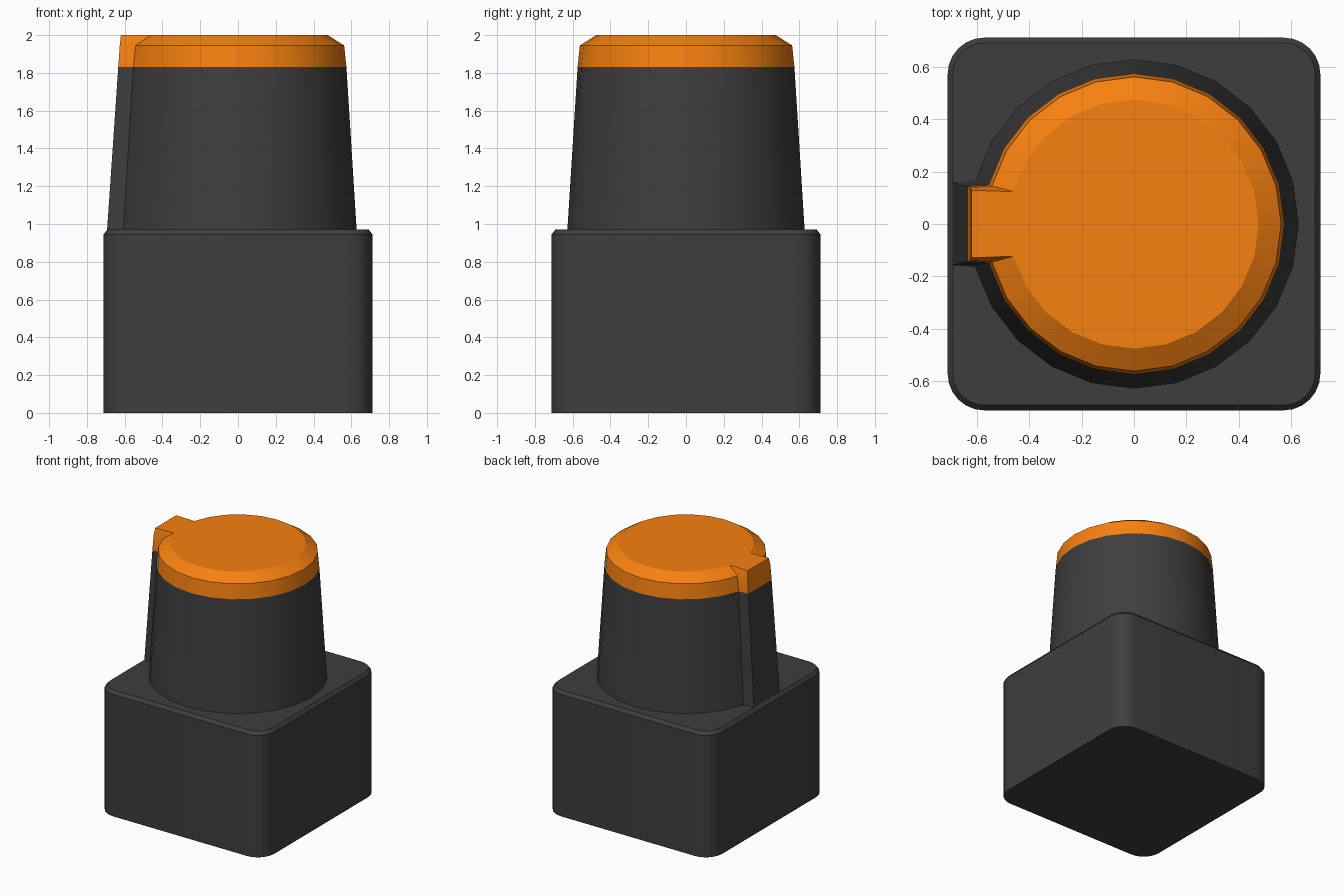
import bpy, bmesh
from math import sin, cos, radians

if "Cube" in bpy.data.objects:
    bpy.data.objects.remove(bpy.data.objects["Cube"])


def material(name, color):
    m = bpy.data.materials.new(name)
    m.diffuse_color = color
    m.use_nodes = True
    m.node_tree.nodes["Principled BSDF"].inputs["Base Color"].default_value = m.diffuse_color
    return m


def loft(name, loops, mat, bottom=True, top=True):
    """Skin a stack of matching closed loops and optionally cap the ends."""
    bm = bmesh.new()
    rings = [[bm.verts.new(p) for p in loop] for loop in loops]
    for a, b in zip(rings, rings[1:]):
        n = len(a)
        for i in range(n):
            j = (i + 1) % n
            bm.faces.new((a[i], a[j], b[j], b[i]))
    if bottom:
        bm.faces.new(rings[0][::-1])
    if top:
        bm.faces.new(rings[-1])
    me = bpy.data.meshes.new(name)
    bm.to_mesh(me)
    bm.free()
    ob = bpy.data.objects.new(name, me)
    bpy.context.collection.objects.link(ob)
    me.materials.append(mat)
    bpy.ops.object.select_all(action='DESELECT')
    ob.select_set(True)
    bpy.context.view_layer.objects.active = ob
    bpy.ops.object.shade_smooth_by_angle(angle=radians(25))
    return ob


def rounded_square(half, radius, z, steps=6):
    c = half - radius
    pts = []
    for q, (sx, sy) in enumerate([(1, 1), (-1, 1), (-1, -1), (1, -1)]):
        for k in range(steps + 1):
            a = radians(90 * (q + k / steps))
            pts.append((sx * c + radius * cos(a), sy * c + radius * sin(a), z))
    return pts


def keyed_circle(r, tab_x, tab_y, z):
    """24-sided ring whose left-hand vertex is replaced by a square tab."""
    pts = [(r * cos(radians(15 * i)), r * sin(radians(15 * i)), z)
           for i in range(-11, 12)]
    return pts + [(-tab_x, tab_y, z), (-tab_x, -tab_y, z)]


dark = material("dark_grey", (0.048, 0.048, 0.048, 1))
orange = material("orange", (0.93, 0.22, 0.005, 1))

# Square housing with rounded corners and a bevelled top edge
loft("housing", [rounded_square(0.712, 0.14, 0),
                 rounded_square(0.712, 0.14, 0.945),
                 rounded_square(0.692, 0.12, 0.97)], dark)

# Tapered tower with its key rib
seam = keyed_circle(0.574, 0.634, 0.143, 1.83)
loft("tower", [keyed_circle(0.628, 0.693, 0.157, 0.97), seam],
     dark, bottom=False, top=False)

# Orange cap, chamfered everywhere except at the rib
loft("cap", [seam,
             keyed_circle(0.562, 0.626, 0.14, 1.945),
             keyed_circle(0.476, 0.62, 0.129, 2.0)], orange, bottom=False)
